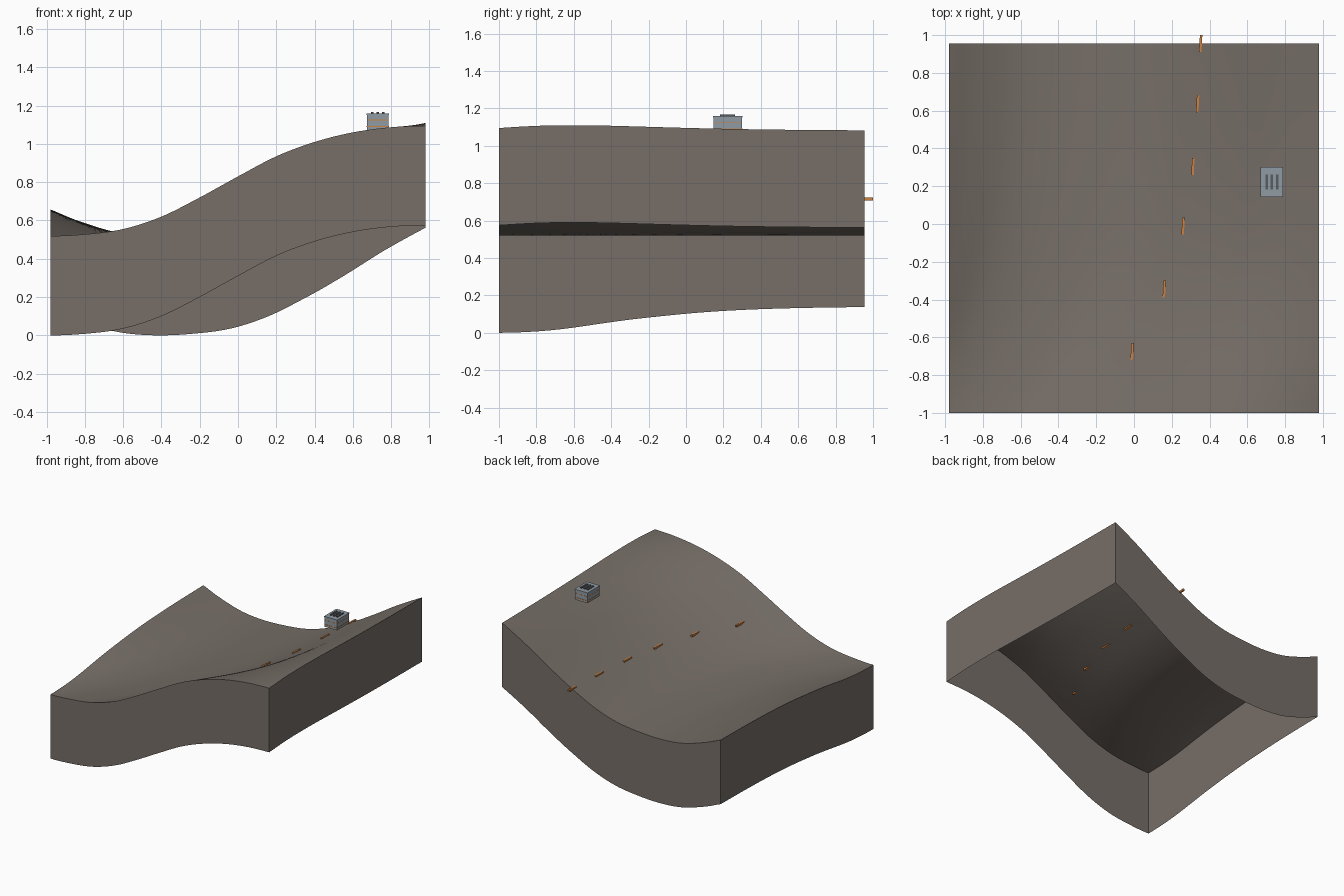
import bpy, bmesh, math
from mathutils import Vector

cube = bpy.data.objects.get("Cube")
if cube:
    bpy.data.objects.remove(cube, do_unlink=True)


def material(name, color):
    m = bpy.data.materials.new(name)
    m.use_nodes = True
    m.diffuse_color = (*color, 1)
    bsdf = next(n for n in m.node_tree.nodes if n.type == 'BSDF_PRINCIPLED')
    bsdf.inputs["Base Color"].default_value = (*color, 1)
    return m


earth = material("brown earth", (0.18, 0.155, 0.135))
wall = material("blue grey wall", (0.28, 0.33, 0.37))
dark = material("dark grey vent", (0.10, 0.11, 0.12))
orange = material("orange", (0.62, 0.22, 0.05))


def finish(name, bm, mat):
    mesh = bpy.data.meshes.new(name)
    bm.to_mesh(mesh)
    bm.free()
    obj = bpy.data.objects.new(name, mesh)
    bpy.context.collection.objects.link(obj)
    mesh.materials.append(mat)
    return obj


def box(name, center, size, mat, turn=0):
    bm = bmesh.new()
    bmesh.ops.create_cube(bm, size=1)
    bmesh.ops.scale(bm, vec=Vector(size), verts=bm.verts)
    obj = finish(name, bm, mat)
    obj.location = center
    obj.rotation_euler.z = turn
    return obj


# Hill cross-section, sampled every STEP units from START
START, STEP = -1.6, 0.2
PROFILE = [.155, .08, .02, 0, .008, .035, .10, .20, .31, .415, .49, .54, .567, .575, .577]
DEPTH = 0.52
HALF_X, FRONT, BACK = 0.98, -1.0, 0.955


def profile(x):
    t = (x - START) / STEP
    i = max(0, min(int(t), len(PROFILE) - 2))
    t -= i
    a, b, c, d = (PROFILE[max(0, min(k, len(PROFILE) - 1))] for k in range(i - 1, i + 3))
    return b + t * (c - a + t * (2 * a - 5 * b + 4 * c - d + t * (3 * (b - c) + d - a))) / 2


def ground(x, y):
    # The valley drifts sideways toward the back
    s = math.tanh(1.2 * (y - FRONT))
    return profile(x - 0.57 * s) + 0.2 * s * max(0, x - 0.4) ** 2 + DEPTH


# Terrain sheet with vertical skirts, open underneath
N = 56
bm = bmesh.new()
grid = []
for j in range(N + 1):
    y = FRONT + (BACK - FRONT) * j / N
    row = []
    for i in range(N + 1):
        x = HALF_X * (2 * i / N - 1)
        row.append(bm.verts.new((x, y, ground(x, y))))
    grid.append(row)
for j in range(N):
    for i in range(N):
        bm.faces.new((grid[j][i], grid[j][i + 1], grid[j + 1][i + 1], grid[j + 1][i]))
rim = [e for e in bm.edges if e.is_boundary]
skirt = bmesh.ops.extrude_edge_only(bm, edges=rim)["geom"]
for v in skirt:
    if isinstance(v, bmesh.types.BMVert):
        v.co.z = max(0, v.co.z - DEPTH)
bmesh.ops.recalc_face_normals(bm, faces=bm.faces)
if grid[N // 2][N // 2].normal.z < 0 and grid[N // 2][N // 2].link_faces[0].normal.z < 0:
    bmesh.ops.reverse_faces(bm, faces=bm.faces)
terrain = finish("terrain", bm, earth)
bpy.ops.object.select_all(action='DESELECT')
terrain.select_set(True)
bpy.context.view_layer.objects.active = terrain
bpy.ops.object.shade_smooth_by_angle(angle=math.radians(35))

# Level row of markers along the slope
for n, (x, y) in enumerate([(-.01, -.675), (.16, -.345), (.26, -.01),
                            (.312, .305), (.337, .635), (.353, .955)]):
    box(f"path_marker_{n + 1}", (x, y, .715), (.013, .09, .015), orange, math.radians(-3))

# Small building on the ridge
CX, CY = .73, .223
box("building", (CX, CY, 1.115), (.112, .152, .085), wall)
box("building_base_band", (CX, CY, 1.09), (.116, .156, .006), orange)
box("building_middle_band", (CX, CY, 1.125), (.114, .140, .004), orange)
box("building_side_band", (CX, CY, 1.125), (.100, .154, .004), orange)
box("roof_edge", (CX, CY, 1.155), (.118, .158, .007), wall)
for n in (-1, 0, 1):
    box(f"roof_vent_{n + 2}", (CX + n * .028, CY, 1.161), (.014, .08, .010), dark)
